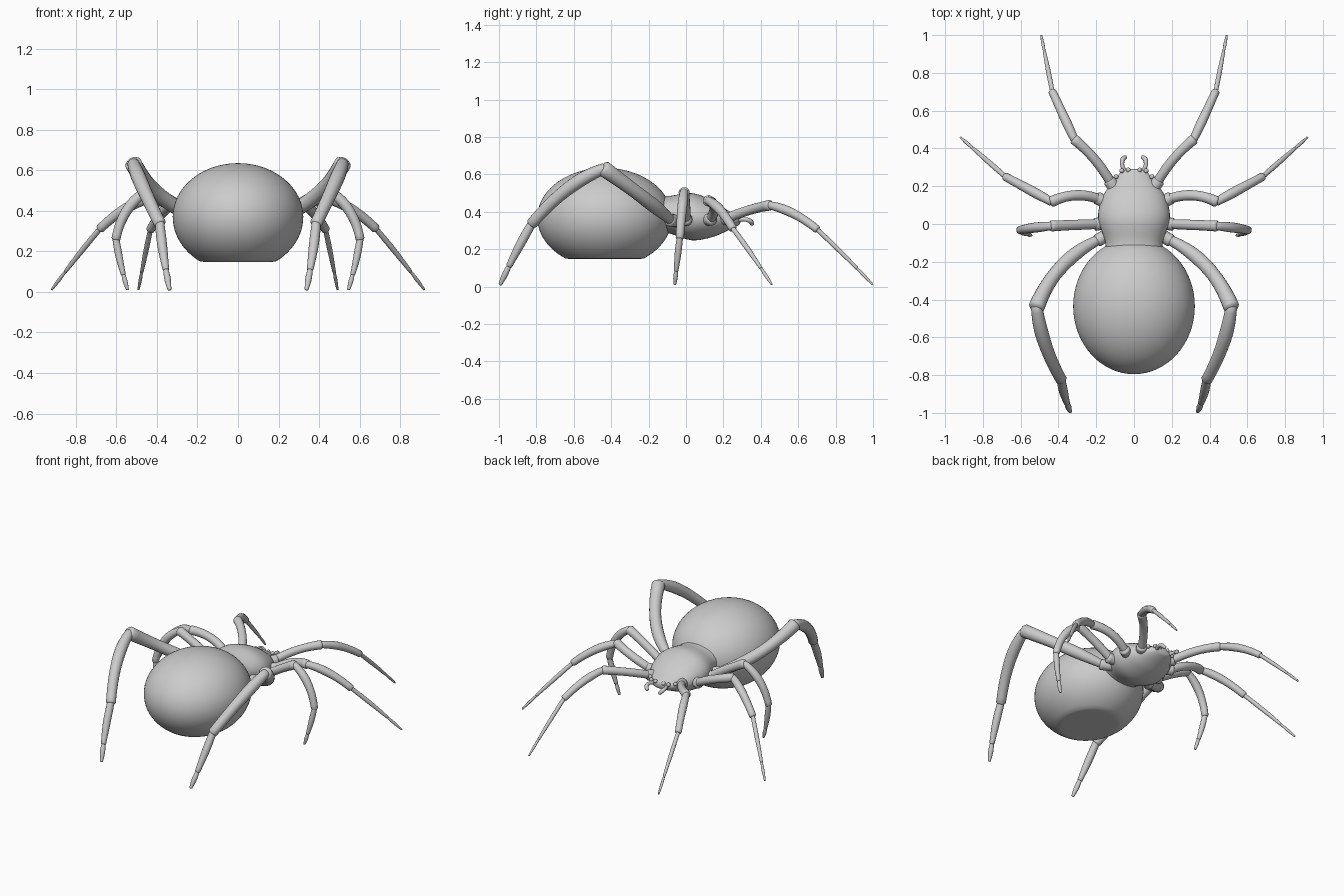
import bpy, bmesh, math
from mathutils import Vector

if "Cube" in bpy.data.objects:
    bpy.data.objects.remove(bpy.data.objects["Cube"])


def finish(bm, name, mirror=False):
    bmesh.ops.recalc_face_normals(bm, faces=bm.faces)
    me = bpy.data.meshes.new(name)
    bm.to_mesh(me)
    bm.free()
    ob = bpy.data.objects.new(name, me)
    bpy.context.collection.objects.link(ob)
    for p in me.polygons:
        p.use_smooth = True
    if mirror:
        ob.modifiers.new("mirror", 'MIRROR').use_mirror_merge = False
    return ob


def spline(pts, t):
    # Catmull-Rom through evenly spaced points, t from 0 to 1
    ps = [Vector(p) for p in pts]
    ps = [2 * ps[0] - ps[1]] + ps + [2 * ps[-1] - ps[-2]]
    x = t * (len(ps) - 3)
    i = min(int(x), len(ps) - 4)
    t = x - i
    a, b, c, d = ps[i:i + 4]
    return 0.5 * (2 * b + (c - a) * t + (2 * a - 5 * b + 4 * c - d) * t * t
                  + (3 * b - a - 3 * c + d) * t ** 3)


def skin(bm, rings):
    rows = [[bm.verts.new(co) for co in r] for r in rings]
    n = len(rows[0])
    for a, b in zip(rows, rows[1:]):
        for i in range(n):
            bm.faces.new((a[i], a[(i + 1) % n], b[(i + 1) % n], b[i]))
    bm.faces.new(rows[0])
    bm.faces.new(rows[-1])


def tube(bm, path, radii, n=16, steps=16):
    # round tube with softly rounded ends; path(t) gives the centre line
    cs = [path(i / steps) for i in range(steps + 1)]
    rs = [spline([(r, 0) for r in radii], i / steps)[0] for i in range(steps + 1)]
    t0, t1 = (cs[0] - cs[1]).normalized(), (cs[-1] - cs[-2]).normalized()
    for h, s in ((0.25, 0.85), (0.42, 0.45)):
        cs = [cs[0] + t0 * rs[0] * 0.22] + cs + [cs[-1] + t1 * rs[-1] * 0.22]
        rs = [rs[0] * s] + rs + [rs[-1] * s]
    rings, u = [], None
    for i, c in enumerate(cs):
        t = (cs[min(i + 1, len(cs) - 1)] - cs[max(i - 1, 0)]).normalized()
        u = u or t.orthogonal()
        u = (u - t * u.dot(t)).normalized()
        v = t.cross(u)
        rings.append([c + rs[i] * (math.cos(k * math.tau / n) * u + math.sin(k * math.tau / n) * v)
                      for k in range(n)])
    skin(bm, rings)


def arc(a, b, bend):
    # parabola from a to b, pushed by bend at the middle
    return lambda t: a.lerp(b, t) + bend * 4 * t * (1 - t)


def leg(name, hip, knee, ankle, tip, thigh_bend, shin_bend, r, foot_r):
    hip, knee, ankle, tip, thigh_bend, shin_bend = map(
        Vector, (hip, knee, ankle, tip, thigh_bend, shin_bend))
    bm = bmesh.new()
    none = Vector()
    out = (hip - Vector((0, 0.03, 0.345))).normalized()
    tube(bm, arc(hip - out * 0.075, hip + out * 0.015, none), (0.033, 0.034))
    tube(bm, arc(hip, knee, thigh_bend), (0.026, r, r, max(r * 1.1, r * r / 0.032)))
    tube(bm, arc(knee, ankle, shin_bend), (r * 0.82, r * 0.98, r * 0.9, r * 0.82))
    # foot in two pieces
    foot = arc(ankle, tip, shin_bend * 0.25)
    tube(bm, lambda t: foot(t * 0.74 - 0.02), (foot_r, foot_r * 1.05, foot_r * 0.72))
    tube(bm, lambda t: foot(0.7 + t * 0.3), (foot_r * 0.5, foot_r * 0.7, foot_r * 0.42))
    finish(bm, name, True)


# abdomen: egg with a flattened underside
bm = bmesh.new()
bmesh.ops.create_uvsphere(bm, u_segments=64, v_segments=40, radius=1)
for v in bm.verts:
    z = v.co.z * (0.265 if v.co.z > 0 else 0.27)
    v.co = (v.co.x * 0.322, -0.435 + v.co.y * 0.36, 0.37 + max(z, -0.222))
finish(bm, "abdomen")

# head and thorax: lofted ovals (y, half width, top, bottom)
stations = [(-0.16, 0.15, 0.49, 0.29), (-0.09, 0.153, 0.485, 0.285), (0.03, 0.19, 0.5, 0.248),
            (0.14, 0.168, 0.462, 0.265), (0.22, 0.115, 0.41, 0.298),
            (0.28, 0.064, 0.382, 0.328), (0.292, 0.03, 0.367, 0.343)]
bm = bmesh.new()
rings = []
for i in range(31):
    y, w, top, bot = spline(stations, i / 30)
    rings.append([(w * math.cos(a), y, (top + bot) / 2 + (top - bot) / 2 * math.sin(a))
                  for a in (k * math.tau / 40 for k in range(40))])
skin(bm, rings)
finish(bm, "head_and_thorax")

# eyes
bm = bmesh.new()
for x, y in [(0.03, 0.286), (0.065, 0.282), (0.095, 0.25)]:
    g = bmesh.ops.create_uvsphere(bm, u_segments=12, v_segments=8, radius=0.013)
    bmesh.ops.translate(bm, verts=g["verts"], vec=(x, y, 0.373))
finish(bm, "eyes", True)

# palps: short hooked feelers
bm = bmesh.new()
hook = [(0.045, 0.27, 0.355), (0.062, 0.31, 0.36), (0.06, 0.342, 0.352), (0.045, 0.354, 0.335)]
tube(bm, lambda t: spline(hook, t), (0.012, 0.011, 0.013, 0.011), 12)
finish(bm, "palps", True)

# legs: hip, knee, ankle, tip, bends, thickness
leg("front_legs", (0.12, 0.215, 0.365), (0.315, 0.447, 0.435), (0.432, 0.7, 0.307),
    (0.491, 0.997, 0.012), (-0.01, 0.01, 0.01), (0, 0, 0.02), 0.026, 0.012)
leg("second_legs", (0.18, 0.13, 0.36), (0.437, 0.118, 0.46), (0.68, 0.25, 0.312),
    (0.918, 0.458, 0.012), (0, 0.028, 0.015), (0, 0, 0.022), 0.027, 0.013)
leg("third_legs", (0.19, 0, 0.36), (0.435, -0.01, 0.505), (0.602, -0.033, 0.262),
    (0.545, -0.06, 0.012), (0, 0, 0.006), (0.025, 0, 0.025), 0.027, 0.017)
leg("back_legs", (0.18, -0.08, 0.355), (0.515, -0.438, 0.63), (0.386, -0.823, 0.338),
    (0.338, -0.993, 0.012), (0.035, 0.035, -0.02), (0.022, 0, 0.04), 0.037, 0.023)
